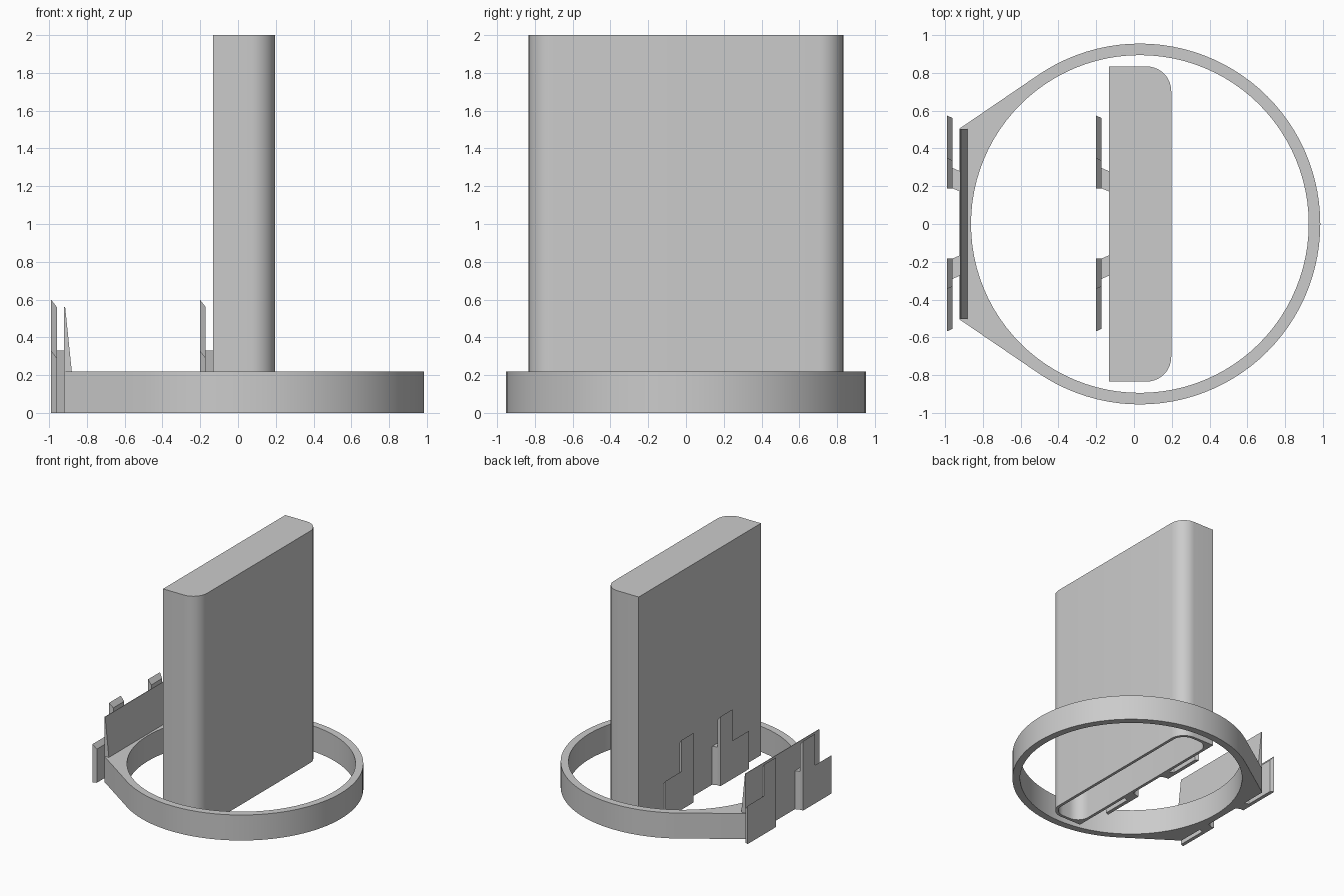
import bpy, bmesh, math

if "Cube" in bpy.data.objects:
    bpy.data.objects.remove(bpy.data.objects["Cube"])

grey = bpy.data.materials.new("plain grey")
grey.diffuse_color = (0.6, 0.6, 0.6, 1)
grey.use_nodes = True
grey.node_tree.nodes["Principled BSDF"].inputs["Base Color"].default_value = grey.diffuse_color

Y0 = 0.003  # mirror plane of the clips


def finish(name, bm):
    bmesh.ops.recalc_face_normals(bm, faces=bm.faces[:])
    mesh = bpy.data.meshes.new(name)
    bm.to_mesh(mesh)
    bm.free()
    mesh.materials.append(grey)
    ob = bpy.data.objects.new(name, mesh)
    bpy.context.collection.objects.link(ob)
    bpy.ops.object.select_all(action='DESELECT')
    ob.select_set(True)
    bpy.context.view_layer.objects.active = ob
    bpy.ops.object.shade_smooth_by_angle(angle=math.radians(30))
    return ob


def loop(bm, pts):
    """Closed loop of vertices and its edges."""
    vs = [bm.verts.new(p) for p in pts]
    return vs, [bm.edges.new((vs[i - 1], vs[i])) for i in range(len(vs))]


def skin(bm, a, b):
    for i in range(len(a)):
        bm.faces.new((a[i - 1], a[i], b[i], b[i - 1]))


def loft(name, a, b):
    """Solid between two matching outlines."""
    bm = bmesh.new()
    va, vb = loop(bm, a)[0], loop(bm, b)[0]
    skin(bm, va, vb)
    bm.faces.new(va)
    bm.faces.new(vb)
    return finish(name, bm)


def hollow(name, outer, inner, height, roof=None):
    """Upright solid with a hole; a roof height closes the hole at the top."""
    bm = bmesh.new()
    at = lambda pts, z: [(x, y, z) for x, y in pts]
    ov, oe = loop(bm, at(outer, 0))
    iv, ie = loop(bm, at(inner, 0))
    tv, te = loop(bm, at(outer, height))
    rv, re = loop(bm, at(inner, roof or height))
    skin(bm, ov, tv)
    skin(bm, iv, rv)
    bmesh.ops.triangle_fill(bm, edges=oe + ie, use_beauty=True)
    if roof:
        bm.faces.new(tv)
        bm.faces.new(rv)
    else:
        bmesh.ops.triangle_fill(bm, edges=te + re, use_beauty=True)
    return finish(name, bm)


def arc(cx, cy, r, a0, a1, n):
    return [(cx + r * math.cos(math.radians(a0 + (a1 - a0) * i / n)),
             cy + r * math.sin(math.radians(a0 + (a1 - a0) * i / n)))
            for i in range(n + 1)]


# Tall hollow panel: two rounded outer corners, fully rounded cavity
r = 0.13
panel = ([(-0.132, -0.833)] + arc(0.197 - r, -0.833 + r, r, -90, 0, 10)
         + arc(0.197 - r, 0.833 - r, r, 0, 90, 10) + [(-0.132, 0.833)])
x0, x1, ye, c = -0.107, 0.172, 0.808, 0.105
cavity = (arc(x1 - c, -ye + c, c, -90, 0, 8) + arc(x1 - c, ye - c, c, 0, 90, 8)
          + arc(x0 + c, ye - c, c, 90, 180, 8) + arc(x0 + c, -ye + c, c, 180, 270, 8))
hollow("tall_panel", panel, cavity, 2.0, 1.97)

# Base ring running tangentially into a flat mounting side
ring = arc(0.031, 0, 0.954, -124.6, 124.6, 72) + [(-0.922, 0.505), (-0.922, -0.505)]
hollow("base_ring", ring, arc(0.031, 0, 0.893, 0, 360, 96)[:-1], 0.22)

# Tapered upright plate on the flat side
wedge = [(-0.922, 0.22), (-0.88, 0.22), (-0.915, 0.56), (-0.92, 0.56)]
loft("mounting_plate", [(x, -0.503, z) for x, z in wedge],
     [(x, 0.503, z) for x, z in wedge])


# Stepped hooks with slanted edges, each on a short stem
def hook(name, x, s):
    def outline(px, d, e):
        pts = [(0.185, 0), (0.571 - d, 0), (0.571 - d, 0.33 - e),
               (0.347 - d, 0.33 - e), (0.347 - d, 0.6 - e), (0.185, 0.6 - e)]
        return [(px, Y0 + s * y, z) for y, z in pts]
    loft(name + "_hook", outline(x, 0, 0), outline(x + 0.031, 0.014, 0.04))
    stem = [(x + 0.031, 0.185), (x + 0.07, 0.169), (x + 0.07, 0.276), (x + 0.031, 0.293)]
    loft(name + "_stem", [(px, Y0 + s * y, 0) for px, y in stem],
         [(px, Y0 + s * y, 0.33) for px, y in stem])


for part, x in (("panel", -0.202), ("ring", -0.99)):
    for side, s in (("back", 1), ("front", -1)):
        hook(f"{part}_{side}", x, s)
